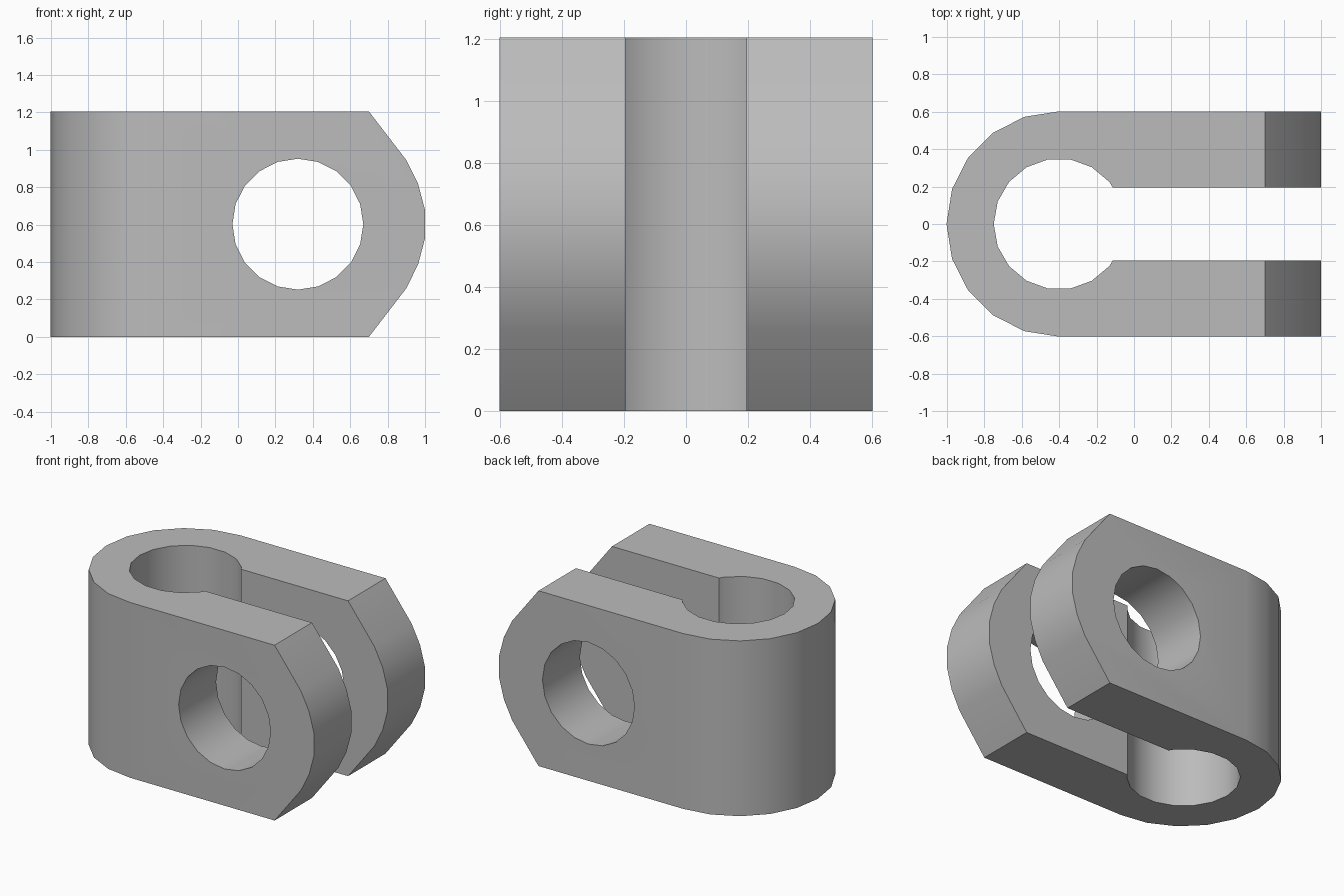
import bpy, bmesh
from math import radians, sin, cos
from mathutils import Vector

cube = bpy.data.objects.get("Cube")
if cube:
    bpy.data.objects.remove(cube, do_unlink=True)

HEIGHT, MID = 1.205, 0.6025
SLOT = 0.196           # half width of the slot
BORE_X, BORE_R = -0.4, 0.35
PIN_X = 0.32

grey = bpy.data.materials.new("plain grey")
grey.use_nodes = True
colour = (0.5, 0.5, 0.5, 1)
grey.diffuse_color = colour
grey.node_tree.nodes["Principled BSDF"].inputs["Base Color"].default_value = colour


def arc(cx, cy, r, start, end, steps):
    angles = [radians(start + (end - start) * i / steps) for i in range(steps + 1)]
    return [(cx + r * cos(a), cy + r * sin(a)) for a in angles]


def prism(name, points, to_3d, direction):
    """Extrude a flat outline into a closed solid."""
    bm = bmesh.new()
    face = bm.faces.new([bm.verts.new(to_3d(*p)) for p in points])
    out = bmesh.ops.extrude_face_region(bm, geom=[face])
    moved = [v for v in out["geom"] if isinstance(v, bmesh.types.BMVert)]
    bmesh.ops.translate(bm, verts=moved, vec=Vector(direction))
    bmesh.ops.recalc_face_normals(bm, faces=bm.faces)
    mesh = bpy.data.meshes.new(name)
    bm.to_mesh(mesh)
    bm.free()
    mesh.materials.append(grey)
    obj = bpy.data.objects.new(name, mesh)
    bpy.context.collection.objects.link(obj)
    return obj


# Clamp body: rounded back, round bore and open slot in one plan outline
outer = arc(BORE_X, 0, 0.6025, 90, 270, 10)
bore = arc(BORE_X, 0, BORE_R, -40, -320, 14)
mouth_x = -0.114
plan = (outer + [(1.2, -0.6025), (1.2, -SLOT), (mouth_x, -SLOT)]
        + bore + [(mouth_x, SLOT), (1.2, SLOT), (1.2, 0.6025)])
body = prism("clamp_body", plan, lambda x, y: (x, y, 0), (0, 0, HEIGHT))

# Rounded nose with sloping shoulders, as a side profile
half = [(1.0, 0.075), (0.963, 0.215), (0.9, 0.3425), (0.5, 0.8625), (-1.5, 0.8625)]
side = [(x, MID + z) for x, z in half] + [(x, MID - z) for x, z in reversed(half)]
nose = prism("nose_cutter", side, lambda x, z: (x, -1, z), (0, 2, 0))

# Cross hole through both jaws
pin = prism("pin_cutter", arc(PIN_X, MID, 0.35, 0, 342, 19),
            lambda x, z: (x, -1, z), (0, 2, 0))

bpy.ops.object.select_all(action='DESELECT')
body.select_set(True)
bpy.context.view_layer.objects.active = body
for cutter, operation in ((nose, 'INTERSECT'), (pin, 'DIFFERENCE')):
    cutter.hide_render = True
    mod = body.modifiers.new(cutter.name, 'BOOLEAN')
    mod.object, mod.operation, mod.solver = cutter, operation, 'EXACT'
    bpy.ops.object.modifier_apply(modifier=mod.name)
    bpy.data.objects.remove(cutter, do_unlink=True)

bpy.ops.object.shade_smooth_by_angle(angle=radians(30))
